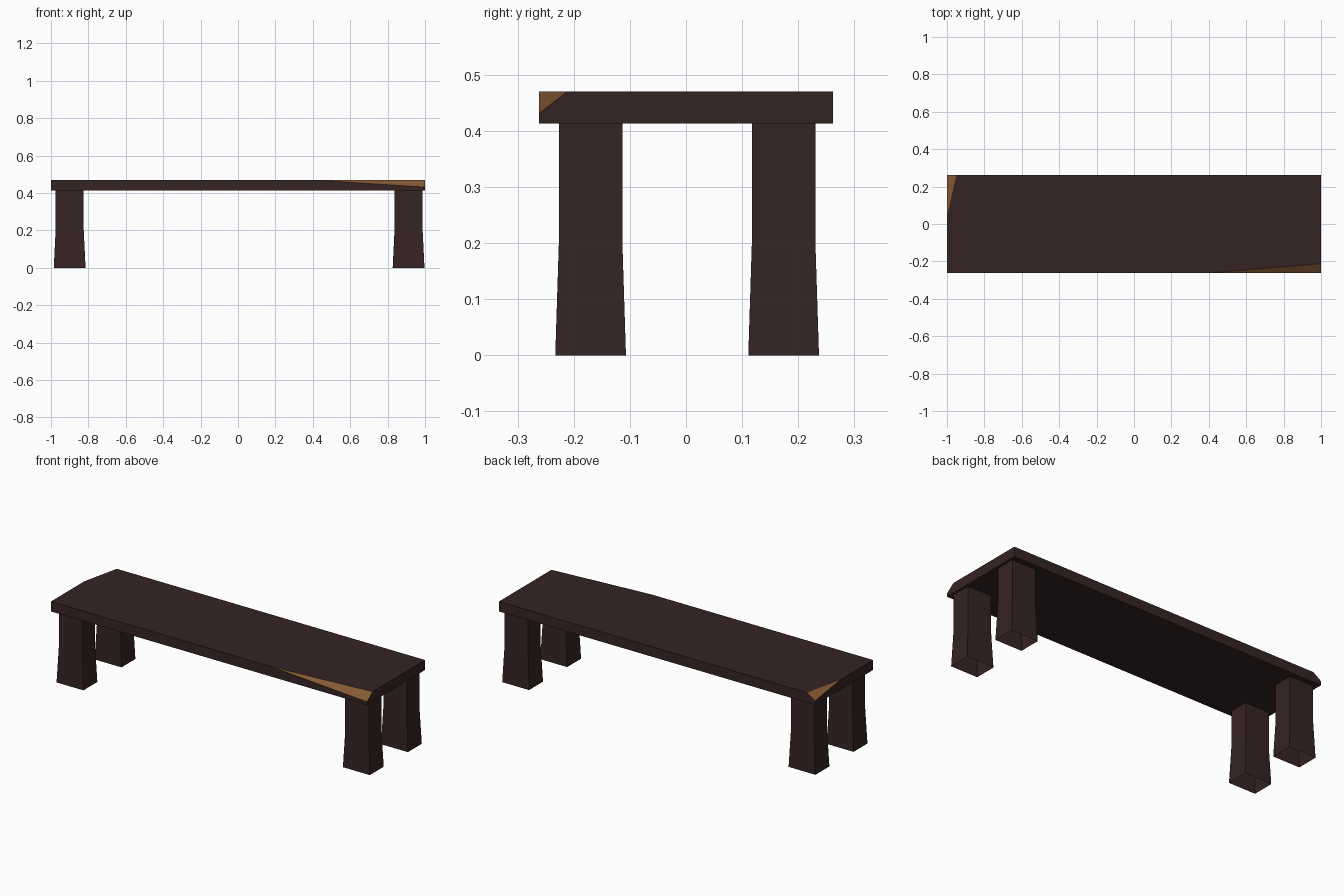
import bpy, bmesh
from mathutils import Vector

cube = bpy.data.objects.get("Cube")
if cube:
    bpy.data.objects.remove(cube, do_unlink=True)


def make_material(name, color):
    mat = bpy.data.materials.new(name)
    mat.use_nodes = True
    mat.diffuse_color = (*color, 1)
    bsdf = next(n for n in mat.node_tree.nodes if n.type == 'BSDF_PRINCIPLED')
    bsdf.inputs["Base Color"].default_value = (*color, 1)
    return mat


dark_wood = make_material("dark wood", (0.037, 0.017, 0.017))
raw_wood = make_material("raw wood", (0.235, 0.1, 0.035))


def add_object(name, bm, materials):
    mesh = bpy.data.meshes.new(name)
    bm.to_mesh(mesh)
    bm.free()
    for mat in materials:
        mesh.materials.append(mat)
    obj = bpy.data.objects.new(name, mesh)
    bpy.context.collection.objects.link(obj)
    return obj


def chip_corner(bm, corner, a, b, c):
    """Slice off a corner through three points and cap it with raw wood."""
    a, b, c = Vector(a), Vector(b), Vector(c)
    normal = (b - a).cross(c - a).normalized()
    if normal.dot(Vector(corner) - a) < 0:
        normal.negate()
    cut = bmesh.ops.bisect_plane(bm, geom=bm.verts[:] + bm.edges[:] + bm.faces[:],
                                 plane_co=a, plane_no=normal, clear_outer=True)
    edges = [e for e in cut["geom_cut"] if isinstance(e, bmesh.types.BMEdge)]
    cap = bmesh.ops.contextual_create(bm, geom=edges)["faces"]
    for face in cap:
        face.material_index = 1
    bmesh.ops.recalc_face_normals(bm, faces=bm.faces[:])


# Seat plank with two chipped corners
BOTTOM, TOP, DEPTH = 0.413, 0.47, 0.262
bm = bmesh.new()
bmesh.ops.create_cube(bm, size=1)
bmesh.ops.scale(bm, vec=(2, 2 * DEPTH, TOP - BOTTOM), verts=bm.verts)
bmesh.ops.translate(bm, vec=(0, 0, (TOP + BOTTOM) / 2), verts=bm.verts)
chip_corner(bm, (1, -DEPTH, TOP),
            (0.4, -DEPTH, TOP), (1, -0.212, TOP), (1, -DEPTH, 0.431))
chip_corner(bm, (-1, DEPTH, TOP),
            (-0.95, DEPTH, TOP), (-1, 0.04, TOP), (-1, DEPTH, 0.436))
add_object("seat", bm, [dark_wood, raw_wood])


# Hollow legs, straight above and flared below
def add_leg(name, x, y):
    bm = bmesh.new()
    rings = []
    for z, hx, hy in ((0, 0.085, 0.063), (0.205, 0.075, 0.0565), (BOTTOM, 0.075, 0.0565)):
        rings.append([bm.verts.new((x + sx * hx, y + sy * hy, z))
                      for sx, sy in ((-1, -1), (1, -1), (1, 1), (-1, 1))])
    for low, high in zip(rings, rings[1:]):
        for i in range(4):
            j = (i + 1) % 4
            bm.faces.new((low[i], low[j], high[j], high[i]))
    add_object(name, bm, [dark_wood])


for side, x in (("right", -0.9), ("left", 0.912)):
    for end, y in (("front", -0.17), ("back", 0.174)):
        add_leg(f"{end}_{side}_leg", x, y)
